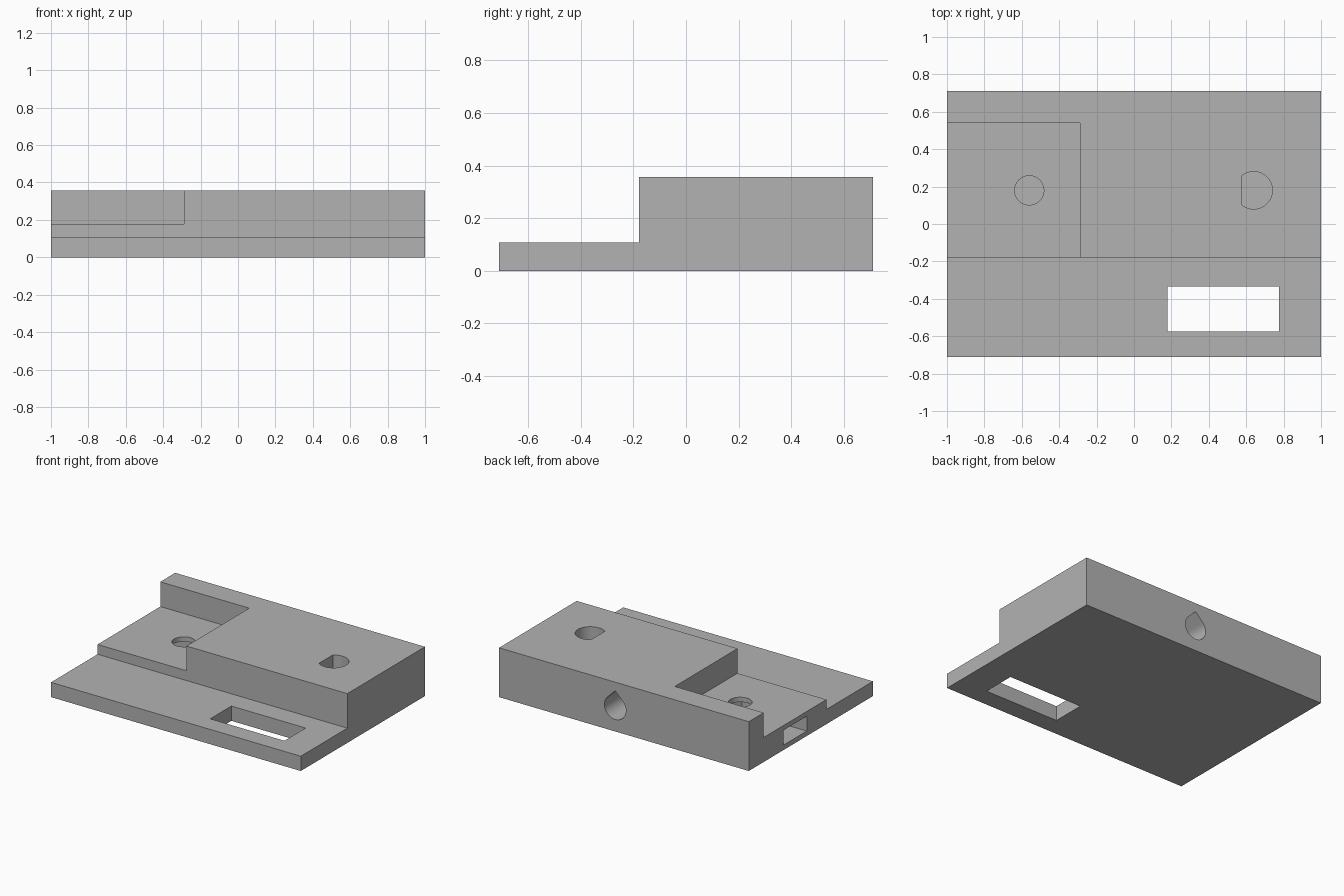
import bpy
import bmesh
from math import cos, sin, pi, acos, sqrt

cube = bpy.data.objects.get("Cube")
if cube:
    bpy.data.objects.remove(cube, do_unlink=True)

# One plain grey for the whole part
grey = bpy.data.materials.new("plain_grey")
grey.use_nodes = True
colour = (0.45, 0.45, 0.45, 1)
grey.diffuse_color = colour
grey.node_tree.nodes["Principled BSDF"].inputs["Base Color"].default_value = colour


def prism(name, outline, axis, low, high):
    """Extrude a 2D outline along an axis, from low to high."""
    place = {"X": lambda u, v, h: (h, u, v),
             "Y": lambda u, v, h: (u, h, v),
             "Z": lambda u, v, h: (u, v, h)}[axis]
    bm = bmesh.new()
    bottom = [bm.verts.new(place(u, v, low)) for u, v in outline]
    top = [bm.verts.new(place(u, v, high)) for u, v in outline]
    bm.faces.new(bottom)
    bm.faces.new(top)
    for i in range(len(outline)):
        j = (i + 1) % len(outline)
        bm.faces.new((bottom[i], bottom[j], top[j], top[i]))
    bmesh.ops.recalc_face_normals(bm, faces=bm.faces)
    mesh = bpy.data.meshes.new(name)
    bm.to_mesh(mesh)
    bm.free()
    mesh.materials.append(grey)
    obj = bpy.data.objects.new(name, mesh)
    bpy.context.collection.objects.link(obj)
    return obj


def rect(u0, u1, v0, v1):
    return [(u0, v0), (u1, v0), (u1, v1), (u0, v1)]


def arc(u, v, r, start, end, steps=48):
    return [(u + r * cos(start + (end - start) * i / steps),
             v + r * sin(start + (end - start) * i / steps))
            for i in range(steps + 1)]


TOP, LEDGE, POCKET = 0.357, 0.107, 0.178
BACK, STEP = 0.71, -0.178
SCREW_X, HOLE_Y = -0.56, 0.18

# Stepped block: thin front ledge and thick rear body
body = prism("stepped_block", [(-BACK, 0), (BACK, 0), (BACK, TOP), (STEP, TOP),
                               (STEP, LEDGE), (-BACK, LEDGE)], "X", -1, 1)

# Nut channel outline, open at the side and pointed at its inner end
half = 0.133
channel = [(-1.1, HOLE_Y - half), (SCREW_X + half / sqrt(3), HOLE_Y - half),
           (SCREW_X + 2 * half / sqrt(3), HOLE_Y),
           (SCREW_X + half / sqrt(3), HOLE_Y + half), (-1.1, HOLE_Y + half)]

# Teardrop outline: round below with a pointed roof
tear_x, tear_z, tear_r = 0.07, 0.173, 0.086
teardrop = arc(tear_x, tear_z, tear_r, 0.75 * pi, 2.25 * pi)
teardrop.append((tear_x, tear_z + tear_r * sqrt(2)))

# D-shaped socket outline: circle with one flat side
flat = acos(-0.62)
socket = arc(0.64, HOLE_Y, 0.1, -flat, flat)

cutters = [
    prism("corner_pocket", rect(-1.1, -0.288, STEP - 0.1, 0.54), "Z", POCKET, 0.5),
    prism("ledge_slot", rect(0.18, 0.775, -0.575, -0.333), "Z", -0.1, 0.3),
    prism("nut_channel", channel, "Z", 0.036, 0.143),
    prism("screw_hole", arc(SCREW_X, HOLE_Y, 0.078, 0, 2 * pi)[:-1], "Z", 0.09, 0.3),
    prism("shaft_socket", socket, "Z", 0.07, 0.5),
    prism("teardrop_hole", teardrop, "Y", HOLE_Y, 0.8),
]

# Cut every opening out of the block
bpy.ops.object.select_all(action="DESELECT")
bpy.context.view_layer.objects.active = body
body.select_set(True)
for cutter in cutters:
    cutter.hide_render = True
    cut = body.modifiers.new(cutter.name, "BOOLEAN")
    cut.operation = "DIFFERENCE"
    cut.solver = "EXACT"
    cut.object = cutter
    bpy.ops.object.modifier_apply(modifier=cut.name)
    bpy.data.objects.remove(cutter, do_unlink=True)

# Smooth round walls, sharp edges elsewhere
bpy.ops.object.shade_smooth_by_angle(angle=pi / 6)
